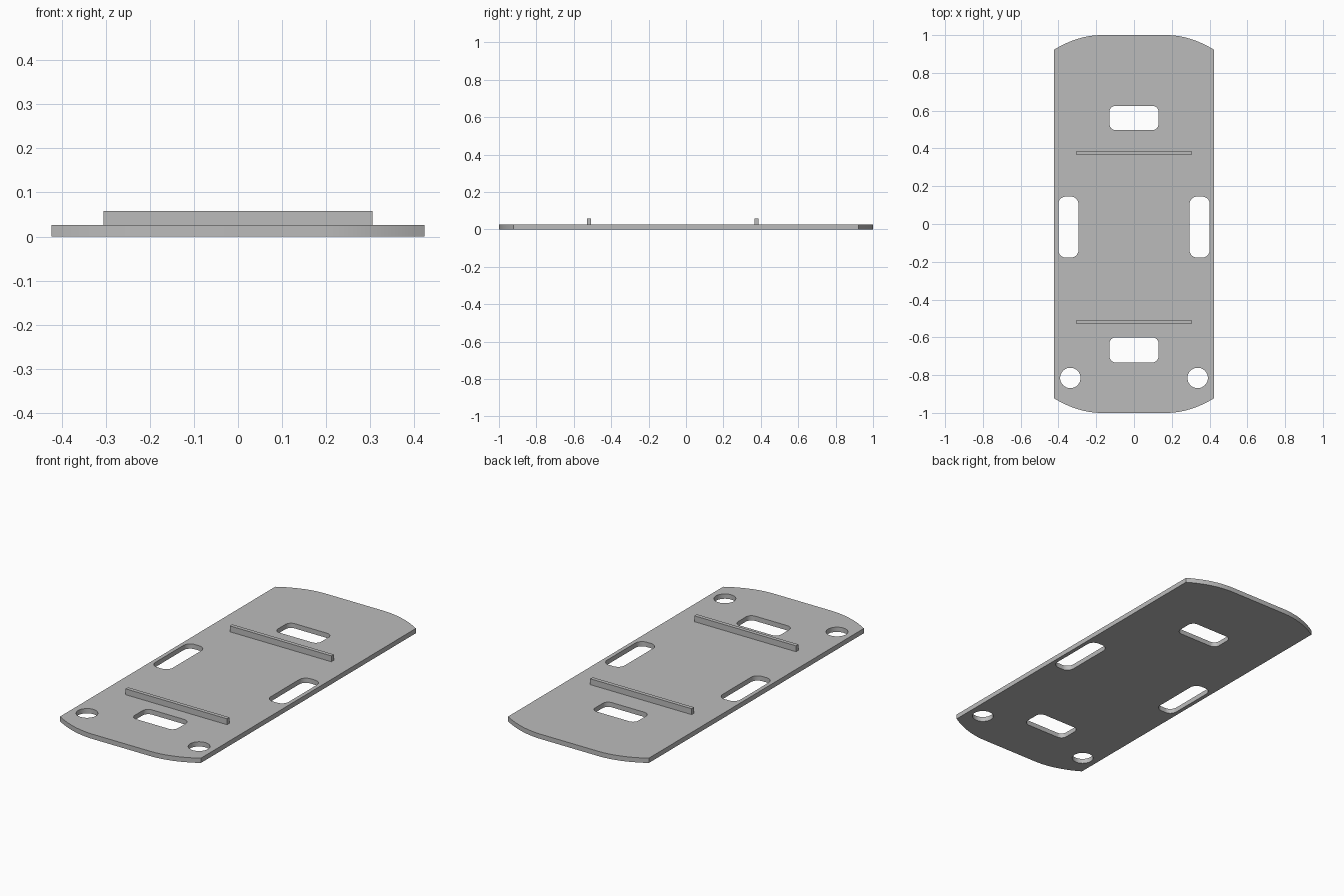
import bpy
import bmesh
from math import sin, cos, pi

cube = bpy.data.objects.get("Cube")
if cube:
    bpy.data.objects.remove(cube, do_unlink=True)

THICK = 0.026     # plate thickness
HALF_W = 0.423    # plate half width
RIB_TOP = 0.058

grey = bpy.data.materials.new("light grey")
grey.use_nodes = True
colour = (0.5, 0.5, 0.5, 1)
grey.diffuse_color = colour
grey.node_tree.nodes["Principled BSDF"].inputs["Base Color"].default_value = colour


def add_object(name, bm):
    mesh = bpy.data.meshes.new(name)
    bm.to_mesh(mesh)
    bm.free()
    mesh.materials.append(grey)
    obj = bpy.data.objects.new(name, mesh)
    bpy.context.collection.objects.link(obj)
    return obj


def rounded_slot(x0, x1, y0, y1, r, steps=8):
    """Rectangle loop with rounded corners."""
    corners = [(x1 - r, y1 - r), (x0 + r, y1 - r), (x0 + r, y0 + r), (x1 - r, y0 + r)]
    return [(cx + r * cos(a), cy + r * sin(a))
            for q, (cx, cy) in enumerate(corners)
            for a in [(q + i / steps) * pi / 2 for i in range(steps + 1)]]


def circle(cx, cy, r, n=40):
    return [(cx + r * cos(2 * pi * i / n), cy + r * sin(2 * pi * i / n)) for i in range(n)]


def plate_outline(flat=0.17, drop=0.077, steps=14):
    """Straight sides, ends that curve away towards the corners."""
    quarter = []
    for i in range(steps + 1):
        t = 1 - i / steps
        quarter.append((flat + (HALF_W - flat) * t, 1 - drop * t * t))
    back = quarter + [(-x, y) for x, y in reversed(quarter)]
    return back + [(-x, -y) for x, y in back]


# Plate with its openings
loops = [plate_outline(),
         rounded_slot(-0.13, 0.13, 0.497, 0.626, 0.033),
         rounded_slot(-0.13, 0.13, -0.733, -0.6, 0.033)]
for side in (-1, 1):
    xs = sorted((side * 0.294, side * 0.401))
    loops.append(rounded_slot(*xs, -0.178, 0.145, 0.04))
    loops.append(circle(side * 0.337, -0.815, 0.054))

bm = bmesh.new()
for loop in loops:
    verts = [bm.verts.new((x, y, 0)) for x, y in loop]
    for a, b in zip(verts, verts[1:] + verts[:1]):
        bm.edges.new((a, b))
bmesh.ops.triangle_fill(bm, use_beauty=True, use_dissolve=False,
                        edges=bm.edges[:], normal=(0, 0, 1))
top = bmesh.ops.extrude_face_region(bm, geom=bm.faces[:], use_keep_orig=True)["geom"]
bmesh.ops.translate(bm, vec=(0, 0, THICK),
                    verts=[v for v in top if isinstance(v, bmesh.types.BMVert)])
bmesh.ops.recalc_face_normals(bm, faces=bm.faces[:])
plate = add_object("base_plate", bm)

# Smooth the curved walls, keep the rims crisp
bpy.context.view_layer.objects.active = plate
plate.select_set(True)
bpy.ops.object.shade_smooth_by_angle(angle=pi / 6)
plate.select_set(False)

# Cross ribs on the top
for name, y in (("front_rib", -0.519), ("back_rib", 0.376)):
    bm = bmesh.new()
    bmesh.ops.create_cube(bm, size=1)
    bmesh.ops.scale(bm, vec=(0.61, 0.021, RIB_TOP - THICK), verts=bm.verts[:])
    bmesh.ops.translate(bm, vec=(0, y, (RIB_TOP + THICK) / 2), verts=bm.verts[:])
    add_object(name, bm)
